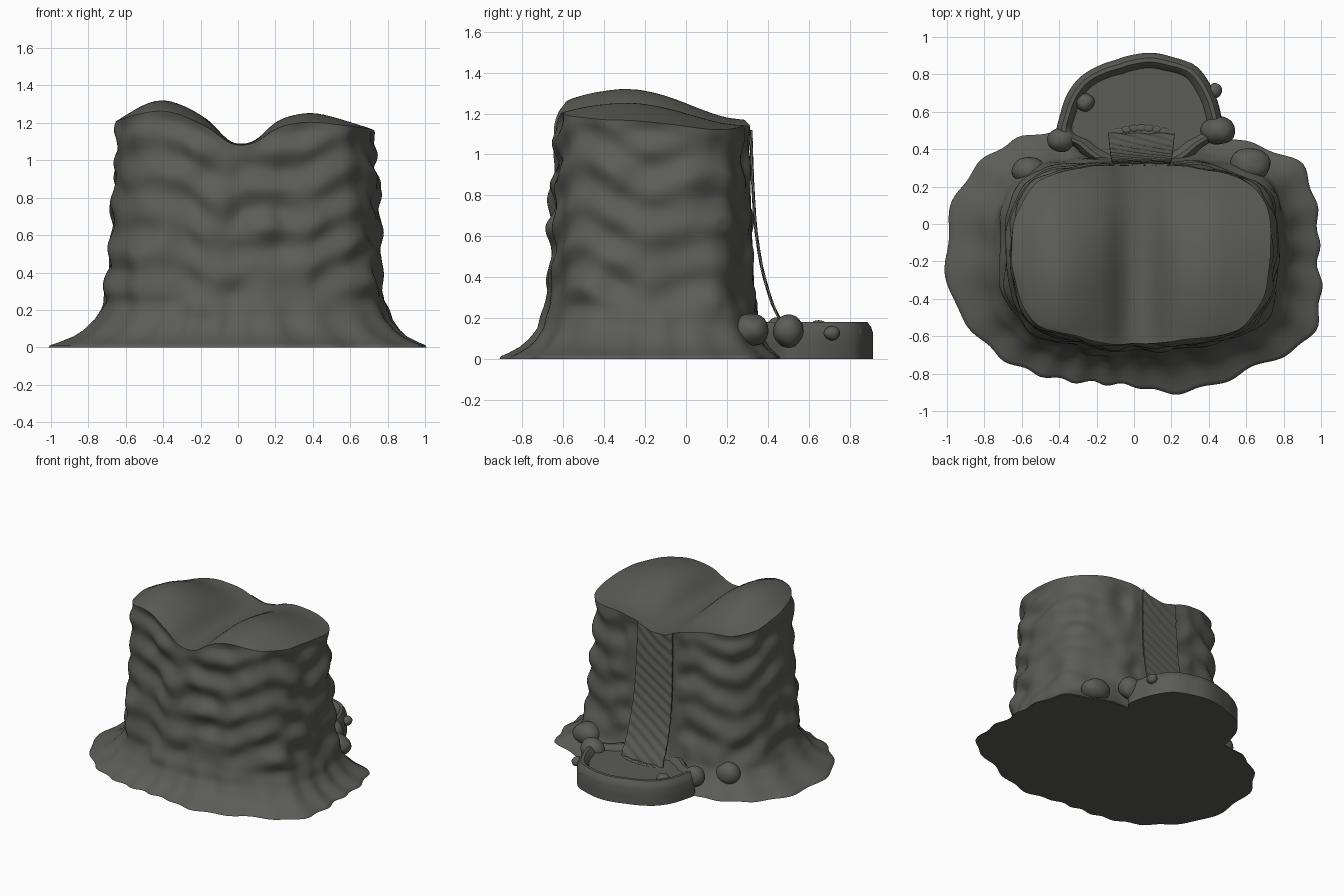
import bpy, bmesh, math
from mathutils import Vector, noise

if "Cube" in bpy.data.objects:
    bpy.data.objects.remove(bpy.data.objects["Cube"])

rock = bpy.data.materials.new("dark stone grey")
rock.diffuse_color = (0.105, 0.105, 0.096, 1)
rock.use_nodes = True
rock.node_tree.nodes["Principled BSDF"].inputs["Base Color"].default_value = rock.diffuse_color
TAU = 2 * math.pi
N = 220


def lerp_table(tab, x):
    if x <= tab[0][0]:
        return tab[0][1]
    for (a, u), (b, v) in zip(tab, tab[1:]):
        if x <= b:
            return u + (v - u) * (x - a) / (b - a)
    return tab[-1][1]


def soft(tab, x, w):
    return sum(lerp_table(tab, x + w * k / 4) for k in range(-4, 5)) / 9


def polar(points, c, n, passes):
    """Radius around c for n directions, from a few outline points."""
    t = sorted((math.atan2(y - c[1], x - c[0]) % TAU, math.hypot(x - c[0], y - c[1])) for x, y in points)
    t = [(t[-1][0] - TAU, t[-1][1])] + t + [(t[0][0] + TAU, t[0][1])]
    r = [lerp_table(t, TAU * i / n) for i in range(n)]
    for _ in range(passes):
        r = [(r[i - 1] + 2 * r[i] + r[(i + 1) % n]) / 4 for i in range(n)]
    return r


def finish(name, bm, angle=40):
    bmesh.ops.recalc_face_normals(bm, faces=bm.faces)
    me = bpy.data.meshes.new(name)
    bm.to_mesh(me)
    bm.free()
    me.materials.append(rock)
    ob = bpy.data.objects.new(name, me)
    bpy.context.collection.objects.link(ob)
    bpy.ops.object.select_all(action='DESELECT')
    ob.select_set(True)
    bpy.context.view_layer.objects.active = ob
    bpy.ops.object.shade_smooth_by_angle(angle=math.radians(angle))
    return ob


def loft(name, rings, tip, angle=40):
    """Skin closed rings bottom to top, flat floor, fan to the tip."""
    bm = bmesh.new()
    vs = [[bm.verts.new(p) for p in ring] for ring in rings]
    n = len(vs[0])
    for a, b in zip(vs, vs[1:]):
        for i in range(n):
            j = (i + 1) % n
            bm.faces.new((a[i], a[j], b[j], b[i]))
    bm.faces.new(vs[0][::-1])
    t = bm.verts.new(tip)
    for i in range(n):
        bm.faces.new((vs[-1][i], vs[-1][(i + 1) % n], t))
    return finish(name, bm, angle)


# Cliff outlines at the ground and at the top edge
C = (0.03, -0.17)
base_pts = [(-1, -.1), (-1, -.3), (-.96, .15), (-.8, .35), (-.66, .44), (-.5, .49), (-.25, .45), (.03, .45),
            (.3, .46), (.5, .46), (.7, .4), (.89, .34), (.95, .2), (.985, 0), (.98, -.2), (1, -.33), (.97, -.58),
            (.84, -.69), (.68, -.74), (.45, -.85), (.2, -.905), (0, -.86), (-.2, -.845), (-.4, -.83), (-.58, -.78),
            (-.72, -.71), (-.87, -.56), (-.97, -.42)]
top_pts = [(-.65, -.12), (-.64, .05), (-.535, .23), (-.3, .295), (-.1, .315), (.03, .315), (.2, .315), (.4, .285),
           (.62, .22), (.71, .12), (.735, -.02), (.73, -.25), (.69, -.42), (.57, -.56), (.25, -.62), (0, -.64),
           (-.3, -.605), (-.52, -.55), (-.61, -.43), (-.65, -.27)]
base_r = polar(base_pts, C, N, 4)
top_r = polar(top_pts, C, N, 4)

hump = [(-.7, 1.19), (-.6, 1.245), (-.5, 1.31), (-.4, 1.335), (-.3, 1.305), (-.2, 1.25), (-.12, 1.19), (-.05, 1.09),
        (.08, 1.09), (.13, 1.14), (.2, 1.215), (.3, 1.25), (.4, 1.262), (.5, 1.24), (.75, 1.16)]
fall = [(-.65, .66), (-.5, .88), (-.28, 1), (-.1, .86), (.1, .55), (.22, .4), (.32, .4)]
flare = [(0, 1), (.012, .975), (.03, .82), (.06, .61), (.09, .48), (.15, .32), (.25, .22), (.5, .14), (.8, .07), (1.1, 0)]


def top_z(x, y):
    return 1.065 + (soft(hump, x, .05) - 1.065) * soft(fall, y, .08)


def at(r, i, z):
    a = TAU * i / N
    return (C[0] + r * math.cos(a), C[1] + r * math.sin(a), z)


def cliff_point(i, s):
    r0 = top_r[i]
    x, y, _ = at(r0, i, 0)
    z = s if s < .25 else .25 + (s - .25) / .85 * (top_z(x, y) - .25)
    r = r0 + (base_r[i] - r0) * lerp_table(flare, s)
    # horizontal strata and weathering, calmer at the rim and behind the fall
    k = max(0, min(1, (s - .08) / .2))
    a = TAU * i / N
    wob = 1.6 * math.sin(3 * a + .6) + 1.1 * math.sin(7 * a + 2) + 2.5 * noise.noise(Vector((x * 2, y * 2, 3)))
    d = (.011 * math.sin(z * TAU / .21 + wob) + .03 * noise.noise(Vector((x * 6, y * 6, z * 7)))
         + .006 * math.sin(13 * a + 2 * math.sin(z * 4)) - .014)
    if y > .15:
        d = min(d, .006)
        near = max(0, min(1, (.26 - abs(x - .04)) / .1))
        d = d * (1 - near) - .016 * near
    r += k * d * min(1, .35 + (1.1 - s) / .08)
    r += (1 - k) * (.010 * math.sin(24 * a + 2 * math.sin(3 * a)))
    return at(r, i, z)


levels = [0, .012, .02, .03, .045, .06, .075, .09, .11, .13, .15, .175, .2, .225] + [.25 + .85 * j / 50 for j in range(51)]
rings = [[cliff_point(i, s) for i in range(N)] for s in levels]
edge = rings[-1]
for f in [1 - .04 * j for j in range(1, 25)]:
    ring = []
    for x, y, _ in edge:
        px, py = C[0] + (x - C[0]) * f, C[1] + (y - C[1]) * f
        ring.append((px, py, top_z(px, py)))
    rings.append(ring)
loft("cliff", rings, (C[0], C[1], top_z(*C)), 45)

# Pool basin with a raised rim and a water surface
P = (0.03, 0.57)
pool_pts = [(-.2, .32), (-.32, .42), (-.42, .47), (-.395, .58), (-.36, .69), (-.29, .785), (-.2, .84), (-.1, .875),
            (.0, .905), (.1, .915), (.21, .89), (.34, .84), (.42, .72), (.465, .58), (.48, .5), (.36, .41), (.25, .32),
            (.03, .25)]
M = 96
pool_r = polar(pool_pts, P, M, 1)


def pool_ring(inset, z):
    return [(P[0] + (r - inset) * math.cos(TAU * i / M), P[1] + (r - inset) * math.sin(TAU * i / M), z)
            for i, r in enumerate(pool_r)]


loft("pool_basin", [pool_ring(0, 0), pool_ring(0, .06), pool_ring(0, .125), pool_ring(.01, .155), pool_ring(.028, .18),
                    pool_ring(.05, .18), pool_ring(.07, .16), pool_ring(.082, .138)], (P[0], P[1], .138))

# Waterfall: thin rippled sheet following a falling curve
path = [(0, .312, 1.06), (.18, .32, .88), (.4, .334, .64), (.6, .365, .44), (.8, .415, .27), (1, .485, .13)]
bm = bmesh.new()
U, V = 48, 80
sides = []
for off in (0, .01):
    grid = []
    for v in range(V + 1):
        t = v / V
        y = soft([(p[0], p[1]) for p in path], t, .08)
        z = lerp_table([(p[0], p[2]) for p in path], t)
        half = .148 + .03 * t
        row = []
        for u in range(U + 1):
            x = .04 + half * (2 * u / U - 1)
            lift = max(0, 1 - t / .2) * (top_z(x, .31) - 1.058)
            ripple = .003 * math.sin(x * 50 - z * 85)
            row.append(bm.verts.new((x, y + off + ripple, z + lift)))
        grid.append(row)
    sides.append(grid)
    for a, b in zip(grid, grid[1:]):
        for u in range(U):
            bm.faces.new((a[u], a[u + 1], b[u + 1], b[u]))
A, B = sides
for v in range(V):
    for u in (0, U):
        bm.faces.new((A[v][u], A[v + 1][u], B[v + 1][u], B[v][u]))
for u in range(U):
    for v in (0, V):
        bm.faces.new((A[v][u], A[v][u + 1], B[v][u + 1], B[v][u]))
finish("waterfall", bm)


def ball(name, loc, scale, seg=24):
    bm = bmesh.new()
    bmesh.ops.create_uvsphere(bm, u_segments=seg, v_segments=seg // 2, radius=1)
    for v in bm.verts:
        v.co = Vector((v.co.x * scale[0], v.co.y * scale[1], v.co.z * scale[2])) * (
            1 + .08 * noise.noise(v.co * 1.3 + Vector(loc) * 9)) + Vector(loc)
    finish(name, bm, 60)


# Boulders around the pool
for i, (x, y, z, r, q) in enumerate([(-.565, .285, .135, .09, .075), (.62, .318, .14, .11, .09), (-.39, .45, .13, .075, .065),
                                     (.45, .5, .135, .095, .075), (-.26, .65, .14, .05, .048),
                                     (.435, .715, .125, .035, .04), (.285, .84, .12, .04, .025)]):
    ball(f"boulder_{i + 1}", (x, y, z), (r, q, min(r, .08)))

# Flat foam where the fall meets the pool
for i in range(7):
    ball(f"foam_{i + 1}", (-.08 + .04 * i, .495 + .02 * math.sin(i * .52), .139), (.028, .018, .005), 12)
